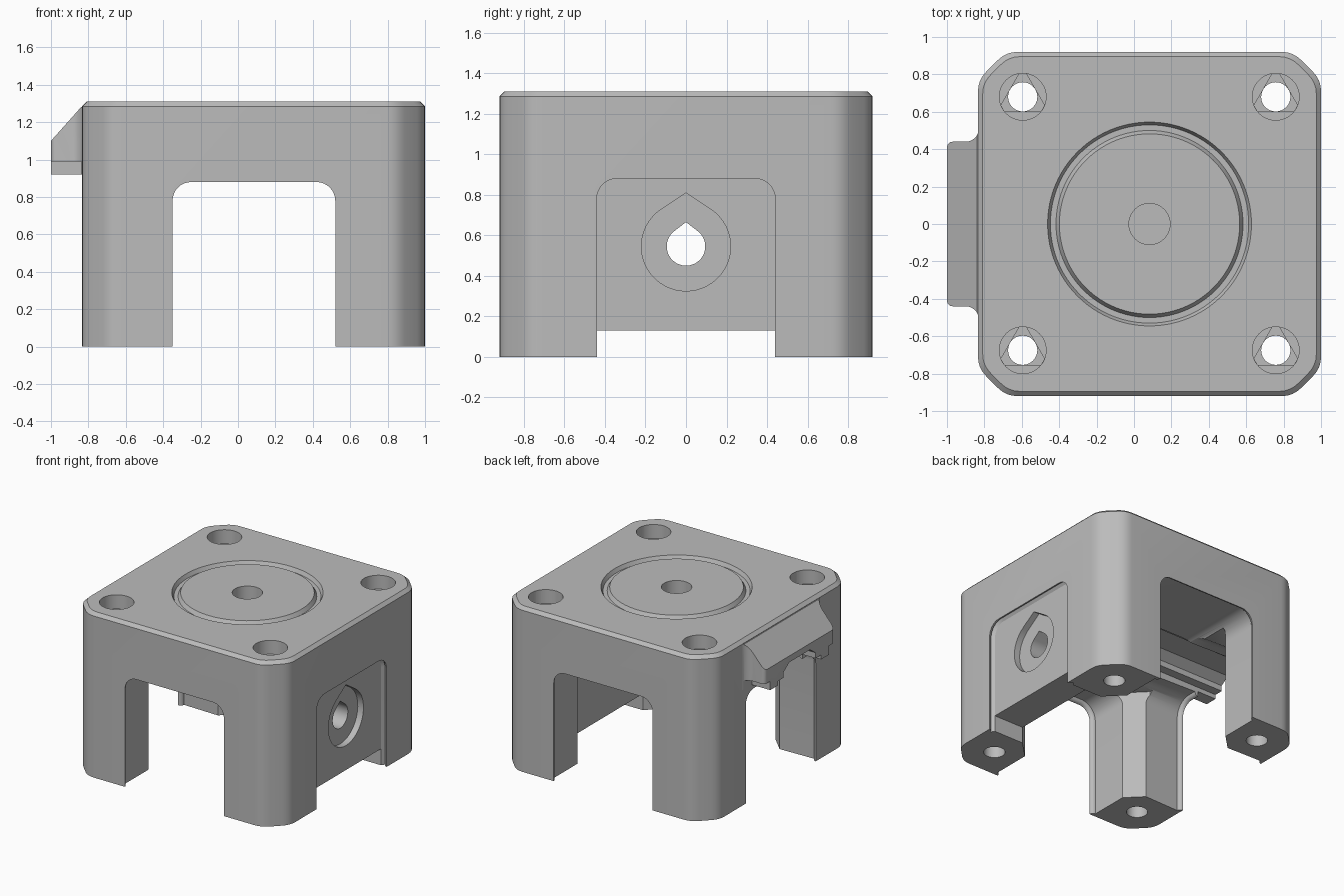
import bpy, bmesh, math
from math import sin, cos, pi, acos

cube = bpy.data.objects.get("Cube")
if cube:
    bpy.data.objects.remove(cube, do_unlink=True)

grey = bpy.data.materials.new("matte grey")
grey.use_nodes = True
GREY = (0.5, 0.5, 0.5, 1)
grey.diffuse_color = GREY
grey.node_tree.nodes["Principled BSDF"].inputs["Base Color"].default_value = GREY

CX = 0.083  # middle of the block
PLANES = {"x": lambda u, v, d: (d, u, v),
          "y": lambda u, v, d: (u, d, v),
          "z": lambda u, v, d: (u, v, d)}


def loft(name, axis, sections, ring=False):
    """Join outlines [(depth, points)] stacked along an axis."""
    bm = bmesh.new()
    loops = [[bm.verts.new(PLANES[axis](u, v, d)) for u, v in pts] for d, pts in sections]
    pairs = list(zip(loops, loops[1:]))
    if ring:
        pairs.append((loops[-1], loops[0]))
    else:
        bm.faces.new(loops[0])
        bm.faces.new(loops[-1])
    n = len(loops[0])
    for a, b in pairs:
        for i in range(n):
            j = (i + 1) % n
            bm.faces.new((a[i], a[j], b[j], b[i]))
    bmesh.ops.recalc_face_normals(bm, faces=bm.faces)
    mesh = bpy.data.meshes.new(name)
    bm.to_mesh(mesh)
    bm.free()
    mesh.materials.append(grey)
    obj = bpy.data.objects.new(name, mesh)
    bpy.context.collection.objects.link(obj)
    return obj


def prism(name, axis, pts, lo, hi):
    return loft(name, axis, [(lo, pts), (hi, pts)])


def combine(target, tool, op="DIFFERENCE"):
    mod = target.modifiers.new("shape", "BOOLEAN")
    mod.operation, mod.solver, mod.object = op, "EXACT", tool
    bpy.context.view_layer.objects.active = target
    bpy.ops.object.modifier_apply(modifier=mod.name)
    bpy.data.objects.remove(tool, do_unlink=True)


def arc(cu, cv, r, a0, a1, n=8):
    return [(cu + r * cos(a0 + (a1 - a0) * i / n), cv + r * sin(a0 + (a1 - a0) * i / n))
            for i in range(n + 1)]


def circle(cu, cv, r, n=48):
    return arc(cu, cv, r, 0, 2 * pi, n)[:-1]


def rect(u0, u1, v0, v1):
    return [(u0, v0), (u1, v0), (u1, v1), (u0, v1)]


def rounded(pts, r, n=4):
    """Replace every corner by a short quadratic blend."""
    out = []
    for i, (x, y) in enumerate(pts):
        ends = []
        for px, py in (pts[i - 1], pts[(i + 1) % len(pts)]):
            k = r / math.hypot(px - x, py - y)
            ends.append((x + (px - x) * k, y + (py - y) * k))
        (ax, ay), (bx, by) = ends
        for s in range(n + 1):
            t = s / n
            f, g, h = (1 - t) ** 2, 2 * t * (1 - t), t * t
            out.append((f * ax + g * x + h * bx, f * ay + g * y + h * by))
    return out


def chamfered(hx, hy, c):
    quarter = [(hx, hy - c), (hx - c, hy)]
    pts = quarter + [(-x, y) for x, y in quarter[::-1]]
    pts += [(-x, -y) for x, y in pts]
    return [(CX + x, y) for x, y in pts]


def arch(u0, u1, e):
    """Doorway outline enlarged by e."""
    top, r = 0.88, 0.1
    return ([(u0 - e, -0.1), (u1 + e, -0.1)]
            + arc(u1 - r, top - r, r + e, 0, pi / 2)
            + arc(u0 + r, top - r, r + e, pi / 2, pi))


def lip(u0, u1, face, sign, r=0.03):
    """Sections rounding the doorway edge, from outside inwards."""
    secs = [(face + sign * 0.02, arch(u0, u1, r))]
    for i in range(5):
        a = i / 4 * pi / 2
        secs.append((face - sign * r * sin(a), arch(u0, u1, r * (1 - cos(a)))))
    return secs


def teardrop(cz, r, peak):
    a = acos(1 / peak)
    return arc(0, cz, r, pi / 2 + a, 2.5 * pi - a, 40) + [(0, cz + r * peak)]


# Main block with chamfered corners and top edge
HX, HY, TOP = 0.917, 0.92, 1.31
body = loft("bearing_block", "z", [
    (0, rounded(chamfered(HX, HY, 0.15), 0.06)),
    (TOP - 0.025, rounded(chamfered(HX, HY, 0.15), 0.06)),
    (TOP, rounded(chamfered(HX - 0.025, HY - 0.025, 0.14), 0.06))])

# Side bracket with flared root and sloping top
half = ([(-0.75, 0.51)] + arc(-0.90, 0.51, 0.07, 0, -pi / 2)
        + arc(-0.97, 0.41, 0.03, pi / 2, pi, 4))
bracket = prism("bracket", "z", half + [(x, -y) for x, y in half[::-1]], 0.92, 1.28)
combine(bracket, prism("slope_cutter", "y",
                       [(-1.1, 0.988), (-0.75, 1.38), (-0.75, 1.5), (-1.1, 1.5)], -1, 1))
for s in (-1, 1):
    combine(bracket, prism("edge_cutter", "x", rect(*sorted((s * 0.37, s * 0.6)), 0.8, 0.99),
                           -1.1, -0.838))
combine(body, bracket, "UNION")

# Front-to-back passage, left doorway and shallow right recess
combine(body, loft("passage", "y", lip(-0.35, 0.52, -HY, -1) + lip(-0.35, 0.52, HY, 1)[::-1]))
combine(body, loft("left_doorway", "x",
                   lip(-0.44, 0.44, CX - HX, -1) + [(0.3, arch(-0.44, 0.44, 0))]))
combine(body, loft("right_recess", "x",
                   lip(-0.44, 0.44, CX + HX, 1) + [(0.95, arch(-0.44, 0.44, 0))]))
combine(body, prism("core", "z", chamfered(0.605, 0.61, 0.17), -0.1, 0.879))
combine(body, prism("panel_gap", "z", rect(0.5, 1.1, -0.44, 0.44), -0.1, 0.13))

# Stepped channel under the bracket and ceiling
side = [(0.27, 0.8), (0.27, 0.955), (0.2, 0.955), (0.2, 1.0), (0.13, 1.05)]
combine(body, prism("channel", "x", side + [(-u, v) for u, v in side[::-1]], -1.1, 0.4))

# Teardrop hole with a counterbore in the right panel
combine(body, prism("teardrop_seat", "x", teardrop(0.545, 0.22, 1.2), 0.9, 1.1))
combine(body, prism("teardrop_hole", "x", teardrop(0.545, 0.095, 1.26), 0.5, 1.1))

# Screw holes through the legs, with counterbores and three-sided ledges
HOLE, BORE = 0.078, 0.125
spread = acos(HOLE / BORE)
for x in (-0.595, 0.758):
    for y in (-0.675, 0.68):
        ledge = [(x + BORE * cos(a + d), y + BORE * sin(a + d))
                 for a in (pi / 6, 5 * pi / 6, 1.5 * pi) for d in (-spread, spread)]
        combine(body, prism("screw_hole", "z", circle(x, y, HOLE), -0.1, 1.4))
        combine(body, prism("screw_ledge", "z", ledge, 1.17, 1.4))
        combine(body, prism("screw_head_bore", "z", circle(x, y, BORE), 1.2, 1.4))

# Ring groove and centre hole in the top
ring = [(1.33, 0.555), (1.28, 0.53), (1.28, 0.5), (1.33, 0.47)]
combine(body, loft("ring_groove", "z", [(z, circle(CX, 0, r, 96)) for z, r in ring], ring=True))
combine(body, prism("centre_hole", "z", circle(CX, 0, 0.11), 1.16, 1.4))

# Shading
bpy.ops.object.select_all(action="DESELECT")
body.select_set(True)
bpy.context.view_layer.objects.active = body
bpy.ops.object.shade_smooth_by_angle(angle=math.radians(30))
